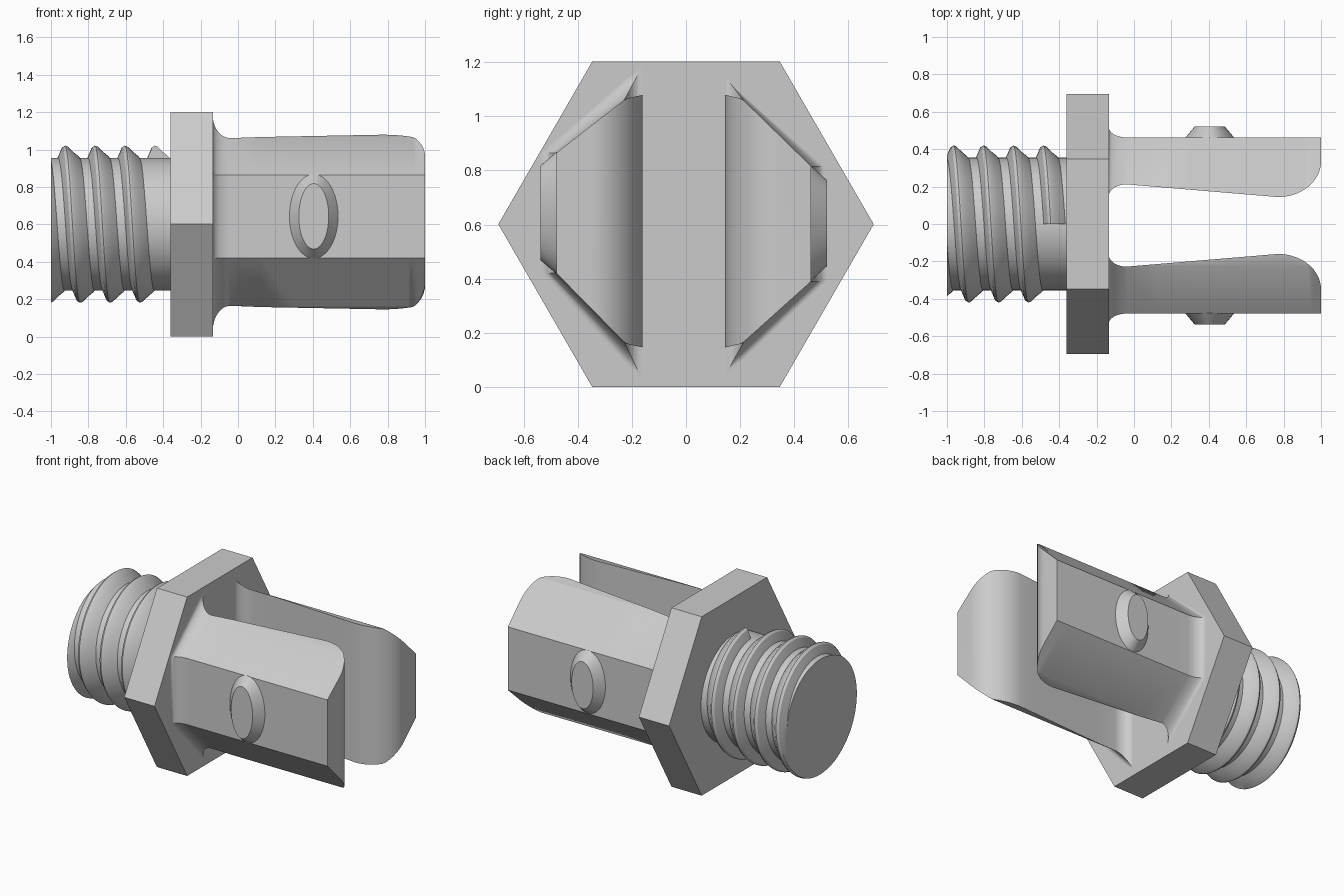
import bpy, bmesh
from math import sin, cos, pi, sqrt, radians

if "Cube" in bpy.data.objects:
    bpy.data.objects.remove(bpy.data.objects["Cube"], do_unlink=True)

grey = bpy.data.materials.new("light grey")
grey.use_nodes = True
COLOUR = (0.6, 0.6, 0.6, 1)
grey.diffuse_color = COLOUR
grey.node_tree.nodes["Principled BSDF"].inputs["Base Color"].default_value = COLOUR

AXIS_Z = 0.601


def loft(name, rings, clip_x=None):
    """Skin a list of closed rings, cap both ends, optionally trim at a plane."""
    bm = bmesh.new()
    loops = [[bm.verts.new(p) for p in ring] for ring in rings]
    n = len(loops[0])
    for a, b in zip(loops, loops[1:]):
        for i in range(n):
            j = (i + 1) % n
            bm.faces.new((a[i], a[j], b[j], b[i]))
    bm.faces.new(loops[0])
    bm.faces.new(loops[-1])
    if clip_x is not None:
        geom = bm.verts[:] + bm.edges[:] + bm.faces[:]
        bmesh.ops.bisect_plane(bm, geom=geom, plane_co=(clip_x, 0, 0),
                               plane_no=(1, 0, 0), clear_inner=True)
        bmesh.ops.holes_fill(bm, edges=[e for e in bm.edges if e.is_boundary])
    bmesh.ops.recalc_face_normals(bm, faces=bm.faces)
    mesh = bpy.data.meshes.new(name)
    bm.to_mesh(mesh)
    bm.free()
    mesh.materials.append(grey)
    obj = bpy.data.objects.new(name, mesh)
    bpy.context.collection.objects.link(obj)
    bpy.ops.object.select_all(action="DESELECT")
    obj.select_set(True)
    bpy.context.view_layer.objects.active = obj
    bpy.ops.object.shade_smooth_by_angle(angle=radians(30))
    return obj


def circle_x(x, r, n):
    """Ring of n points around the long axis."""
    return [(x, r * cos(2 * pi * i / n), AXIS_Z + r * sin(2 * pi * i / n))
            for i in range(n)]


# Hexagonal collar and threaded shank
loft("hex_collar", [circle_x(-0.36, 0.694, 6), circle_x(-0.135, 0.694, 6)])
loft("shank", [circle_x(-1, 0.355, 96), circle_x(-0.34, 0.355, 96)])

# Screw thread: one asymmetric tooth swept along a helix
TOOTH = [(-0.042, 0.34), (-0.036, 0.36), (-0.025, 0.385), (-0.015, 0.41), (0, 0.42),
         (0.014, 0.415), (0.045, 0.385), (0.07, 0.365), (0.09, 0.34)]
PITCH, END_X, TURNS, STEPS = 0.16, -0.445, 4, 72
thread = []
for k in range(TURNS * STEPS + 1):
    back = k / STEPS
    a = 2 * pi * back
    thread.append([(END_X - PITCH * back + dx, r * sin(a), AXIS_Z + r * cos(a))
                   for dx, r in TOOTH])
loft("thread", thread, clip_x=-1)

# Prongs: tapered sections with a flared root and a rounded inner tip
ROOT, FLARE, TIP, END = -0.135, 0.095, 0.77, 1.0
OUTER, SHOULDER = 0.471, 0.215
CENTRE_Y = -0.008


def stations():
    """Pairs of position along the prong and flare amount."""
    out = [(ROOT - 0.02, 1)]
    for i in range(13):
        a = pi / 2 * i / 12
        out.append((ROOT + FLARE * (1 - cos(a)), 1 - sin(a)))
    out += [(x, 0) for x in (0.12, 0.3, 0.5, 0.65)]
    out += [(TIP + (END - TIP) * sin(pi / 2 * i / 14), 0) for i in range(15)]
    return out


def inner_y(x, flare):
    y = 0.22 - 0.068 * min(max((x - ROOT - FLARE) / (TIP - ROOT - FLARE), 0), 1)
    if x > TIP:
        t = min((x - TIP) / (END - TIP), 1)
        y += 0.19 * (1 - sqrt(1 - t * t))
    return y - 0.065 * flare


def half_section(x, flare, edge_z, shoulder_z, lift):
    """Inner, shoulder and outer points of one sloping side."""
    slope = (shoulder_z - edge_z) / (OUTER - SHOULDER)
    sign = 1 if shoulder_z > edge_z else -1
    yi = inner_y(x, flare)
    ym = max(yi + 0.002, SHOULDER)
    k = slope if yi > SHOULDER or x < ROOT + FLARE else 0.23 * sign
    raise_z = sign * lift * flare
    return [(yi, shoulder_z + k * (SHOULDER - yi) + raise_z),
            (ym, shoulder_z + slope * (SHOULDER - ym) + raise_z),
            (OUTER + 0.055 * flare, edge_z)]


def prong(name, side, top, bottom):
    rings = []
    for x, flare in stations():
        pts = half_section(x, flare, *top) + half_section(x, flare, *bottom)[::-1]
        rings.append([(x, CENTRE_Y + side * y, z) for y, z in pts])
    loft(name, rings)


prong("front_prong", -1, (0.865, 1.065, 0.07), (0.42, 0.16, 0.07))
prong("back_prong", 1, (0.815, 1.065, 0.02), (0.39, 0.16, 0.06))


# Oval locking studs on the outer faces
def stud(name, side, z, base, top):
    def oval(y, rx, rz):
        return [(0.405 + rx * cos(2 * pi * i / 64), CENTRE_Y + side * y,
                 z + rz * sin(2 * pi * i / 64)) for i in range(64)]
    loft(name, [oval(0.45, 0.13, base), oval(OUTER, 0.13, base), oval(0.53, 0.08, top)])


stud("front_stud", -1, 0.643, 0.225, 0.175)
stud("back_stud", 1, 0.605, 0.212, 0.158)
